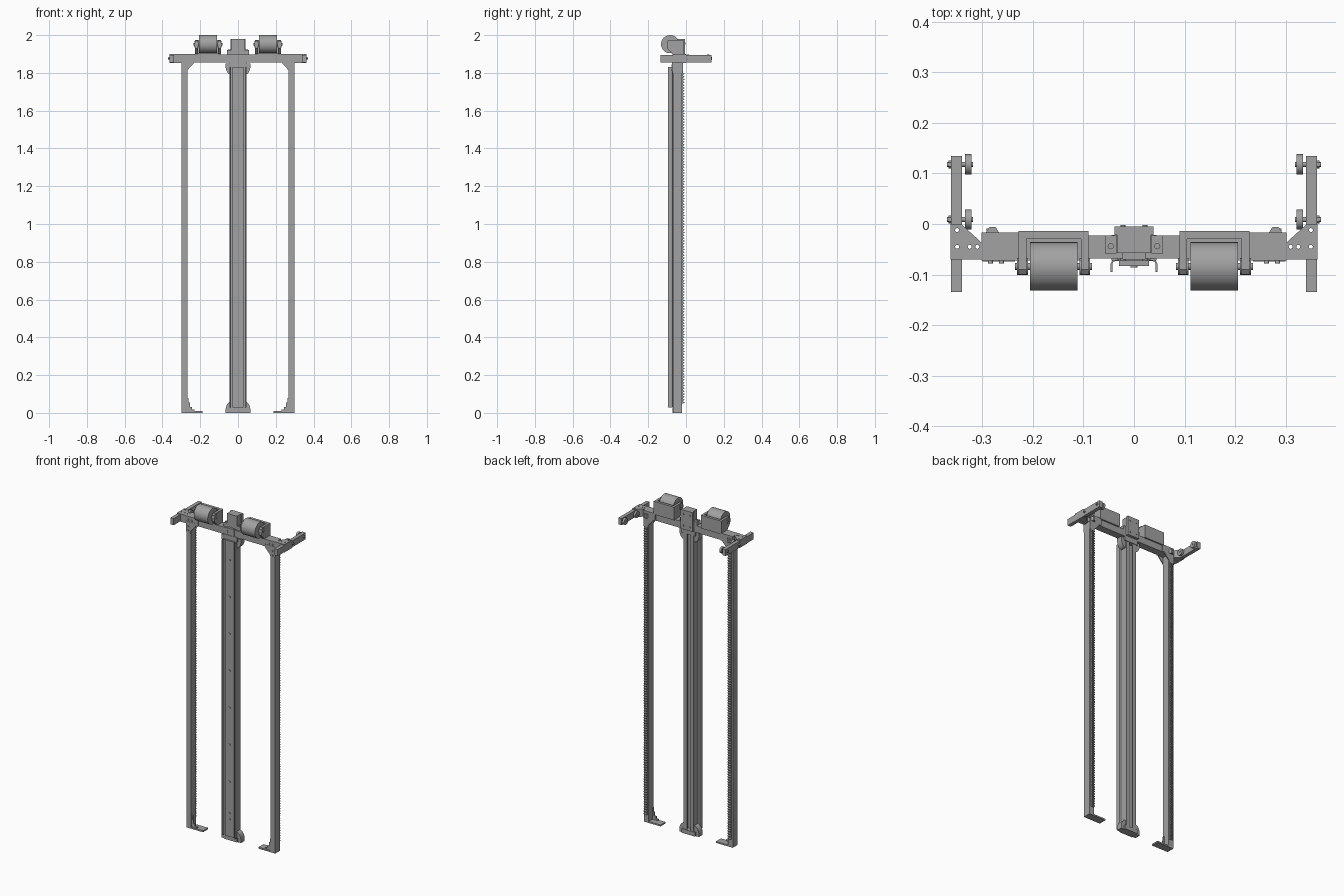
import bpy, bmesh, math
from mathutils import Vector

cube = bpy.data.objects.get("Cube")
if cube:
    bpy.data.objects.remove(cube, do_unlink=True)

steel = bpy.data.materials.new("steel grey")
steel.use_nodes = True
GREY = (0.36, 0.36, 0.36, 1)
steel.diffuse_color = GREY
steel.node_tree.nodes["Principled BSDF"].inputs["Base Color"].default_value = GREY


def prism(name, pts, lo, hi, axis):
    """Extrude a 2D outline along an axis; the outline uses the other two axes in order."""
    def place(p, d):
        v = list(p)
        v.insert("xyz".index(axis), d)
        return Vector(v)
    bm = bmesh.new()
    face = bm.faces.new([bm.verts.new(place(p, lo)) for p in pts])
    out = bmesh.ops.extrude_face_region(bm, geom=[face])
    shift = place((0, 0), hi - lo)
    bmesh.ops.translate(bm, vec=shift, verts=[g for g in out["geom"] if isinstance(g, bmesh.types.BMVert)])
    bmesh.ops.recalc_face_normals(bm, faces=bm.faces)
    mesh = bpy.data.meshes.new(name)
    bm.to_mesh(mesh)
    bm.free()
    mesh.materials.append(steel)
    obj = bpy.data.objects.new(name, mesh)
    bpy.context.collection.objects.link(obj)
    return obj


def box(name, x, y, z):
    return prism(name, [(x[0], y[0]), (x[1], y[0]), (x[1], y[1]), (x[0], y[1])], z[0], z[1], "z")


def cylinder(name, centre, r, lo, hi, axis, n=24):
    ring = [(centre[0] + r * math.cos(math.tau * i / n), centre[1] + r * math.sin(math.tau * i / n)) for i in range(n)]
    obj = prism(name, ring, lo, hi, axis)
    bpy.ops.object.select_all(action="DESELECT")
    obj.select_set(True)
    bpy.context.view_layer.objects.active = obj
    bpy.ops.object.shade_smooth_by_angle(angle=math.radians(40))
    return obj


def cut(obj, cutter):
    cutter.hide_render = True
    cutter.hide_set(True)
    mod = obj.modifiers.new("hole", "BOOLEAN")
    mod.operation = "DIFFERENCE"
    mod.object = cutter


# Cross beam
box("cross_beam_middle", (-0.23, 0.23), (-0.068, -0.023), (1.855, 1.897))

for s, side in ((1, "left"), (-1, "right")):
    def span(a, b):
        return tuple(sorted((s * a, s * b)))

    def flip(pts):
        return [(s * x, v) for x, v in pts]

    box(side + "_beam_end", span(0.22, 0.302), (-0.072, -0.017), (1.855, 1.9))

    # Side arm with corner gusset
    arm = box(side + "_arm", span(0.34, 0.362), (-0.135, 0.135), (1.855, 1.895))
    gusset = prism(side + "_arm_gusset", flip([(0.3, -0.07), (0.363, -0.07), (0.363, 0), (0.342, 0),
                                               (0.3, -0.038)]), 1.853, 1.9, "z")
    for x, y in ((0.35, -0.012), (0.35, -0.045), (0.325, -0.045), (0.31, -0.045)):
        drill = cylinder(side + "_drill", (s * x, y), 0.004, 1.8, 1.95, "z", 12)
        cut(gusset, drill)
        if x > 0.34:
            cut(arm, drill)

    # Guide rollers and their bolts
    for y, end in ((0.009, "front"), (0.118, "rear")):
        name = side + "_" + end
        cylinder(name + "_roller", (y, 1.877), 0.02, *span(0.321, 0.334), "x", 32)
        cylinder(name + "_roller_axle", (y, 1.877), 0.005, *span(0.318, 0.37), "x", 12)
        cylinder(name + "_roller_nut", (y, 1.877), 0.008, *span(0.362, 0.367), "x", 6)

    # Column with toothed rack on the back
    box(side + "_column", span(0.267, 0.3), (-0.07, -0.022), (0, 1.855))
    box(side + "_rack", span(0.272, 0.292), (-0.022, -0.017), (0.05, 1.81))
    tooth = prism(side + "_rack_teeth", [(-0.017, 0.05), (-0.009, 0.053), (-0.009, 0.057), (-0.017, 0.06)],
                  *span(0.272, 0.292), "x")
    teeth = tooth.modifiers.new("repeat", "ARRAY")
    teeth.use_relative_offset = False
    teeth.use_constant_offset = True
    teeth.constant_offset_displace = (0, 0, 0.015)
    teeth.count = 117
    prism(side + "_belt_lug", flip([(0.267, -0.017), (0.274, -0.006), (0.286, -0.006), (0.293, -0.017)]),
          1.86, 1.885, "z")

    # Stepped foot
    prism(side + "_foot", flip([(0.3, 0), (0.187, 0), (0.187, 0.009), (0.23, 0.009), (0.23, 0.018), (0.243, 0.018),
                                (0.243, 0.032), (0.255, 0.032), (0.255, 0.055), (0.261, 0.055), (0.261, 0.08),
                                (0.3, 0.08)]), -0.066, -0.058, "y")
    box(side + "_foot_sole", span(0.187, 0.3), (-0.07, -0.022), (0, 0.009))

    # Plate joining column to beam
    for y in (-0.074, -0.022):
        prism(side + "_column_gusset", flip([(0.3, 1.87), (0.235, 1.87), (0.235, 1.85), (0.267, 1.815),
                                             (0.272, 1.8), (0.295, 1.8), (0.3, 1.81)]), y, y + 0.005, "y")
    for x, z in ((0.284, 1.815), (0.284, 1.84), (0.284, 1.88), (0.262, 1.88)):
        cylinder(side + "_gusset_bolt", (s * x, z), 0.005, -0.078, -0.07, "y", 12)

    # Spool, cradle and axle on top of the beam
    cylinder(side + "_spool", (-0.084, 1.952), 0.048, *span(0.112, 0.206), "x", 48)
    box(side + "_cradle_back", span(0.09, 0.228), (-0.03, -0.014), (1.897, 1.975))
    box(side + "_cradle_base", span(0.09, 0.228), (-0.072, -0.014), (1.895, 1.903))
    for a, b in ((0.09, 0.105), (0.213, 0.228)):
        prism(side + "_cradle_cheek", [(-0.016, 1.9), (-0.016, 1.975), (-0.09, 1.975), (-0.1, 1.968), (-0.1, 1.93),
                                       (-0.072, 1.9)], *span(a, b), "x")
    cylinder(side + "_spool_axle", (-0.084, 1.952), 0.007, *span(0.083, 0.235), "x", 16)
    for a, b in ((0.087, 0.108), (0.21, 0.231)):
        cylinder(side + "_axle_hub", (-0.084, 1.952), 0.017, *span(a, b), "x", 24)

    # Rounded cheek plates at both ends of the mast
    for base, d, end in ((0, 1, "lower"), (1.85, -1, "upper")):
        arc = [(0.035 + 0.031 * math.cos(t * math.pi / 16), base + d * (0.012 + 0.048 * math.sin(t * math.pi / 16)))
               for t in range(9)]
        prism(side + "_" + end + "_mast_cheek", flip([(0.03, base), (0.066, base)] + arc + [(0.03, base + d * 0.06)]),
              -0.066, -0.03, "y")

# Central mast, grooved at the back
half = [(0.034, -0.07), (0.034, -0.025), (0.012, -0.025), (0.012, -0.03), (0.02, -0.034), (0.02, -0.05),
        (0.008, -0.056)]
prism("mast", half + [(-x, y) for x, y in reversed(half)], 0, 1.86, "z")

# Channel cover on the mast front, with flanges turned forward
outer = [(0.046, -0.095), (0.046, -0.078), (0.043, -0.072), (0.037, -0.069)]
inner = [(0.043, -0.095), (0.043, -0.079), (0.041, -0.075), (0.036, -0.073)]
outline = outer + [(-x, y) for x, y in reversed(outer)] + [(-x, y) for x, y in inner] + list(reversed(inner))
prism("mast_cover", outline, 0.028, 1.83, "z")
box("mast_front_rail", (-0.03, 0.03), (-0.083, -0.072), (0.028, 1.83))
for z in [0.135, 0.17] + [0.362 + 0.2255 * i for i in range(7)]:
    cylinder("cover_screw", (0, z), 0.007, -0.086, -0.08, "y", 16)
box("mast_base", (-0.045, 0.045), (-0.072, -0.022), (0, 0.025))
box("mast_head", (-0.045, 0.045), (-0.072, -0.022), (1.83, 1.857))

# Drive block on top of the mast
box("drive_back_plate", (-0.039, 0.039), (-0.022, -0.005), (1.862, 1.98))
box("drive_block", (-0.034, 0.034), (-0.057, -0.02), (1.895, 1.98))
box("drive_clip", (-0.023, 0.023), (-0.07, -0.056), (1.84, 1.9))
for x in (-0.046, 0.046):
    box("drive_foot", (x - 0.011, x + 0.011), (-0.058, -0.023), (1.895, 1.92))
    cylinder("drive_foot_bolt", (x, -0.044), 0.006, 1.92, 1.925, "z", 12)
for x in (-0.022, 0.022):
    for z in (1.885, 1.955):
        cylinder("drive_plate_bolt", (x, z), 0.005, -0.006, -0.002, "y", 12)
    cylinder("beam_bolt", (x, 1.878), 0.005, -0.073, -0.067, "y", 12)
